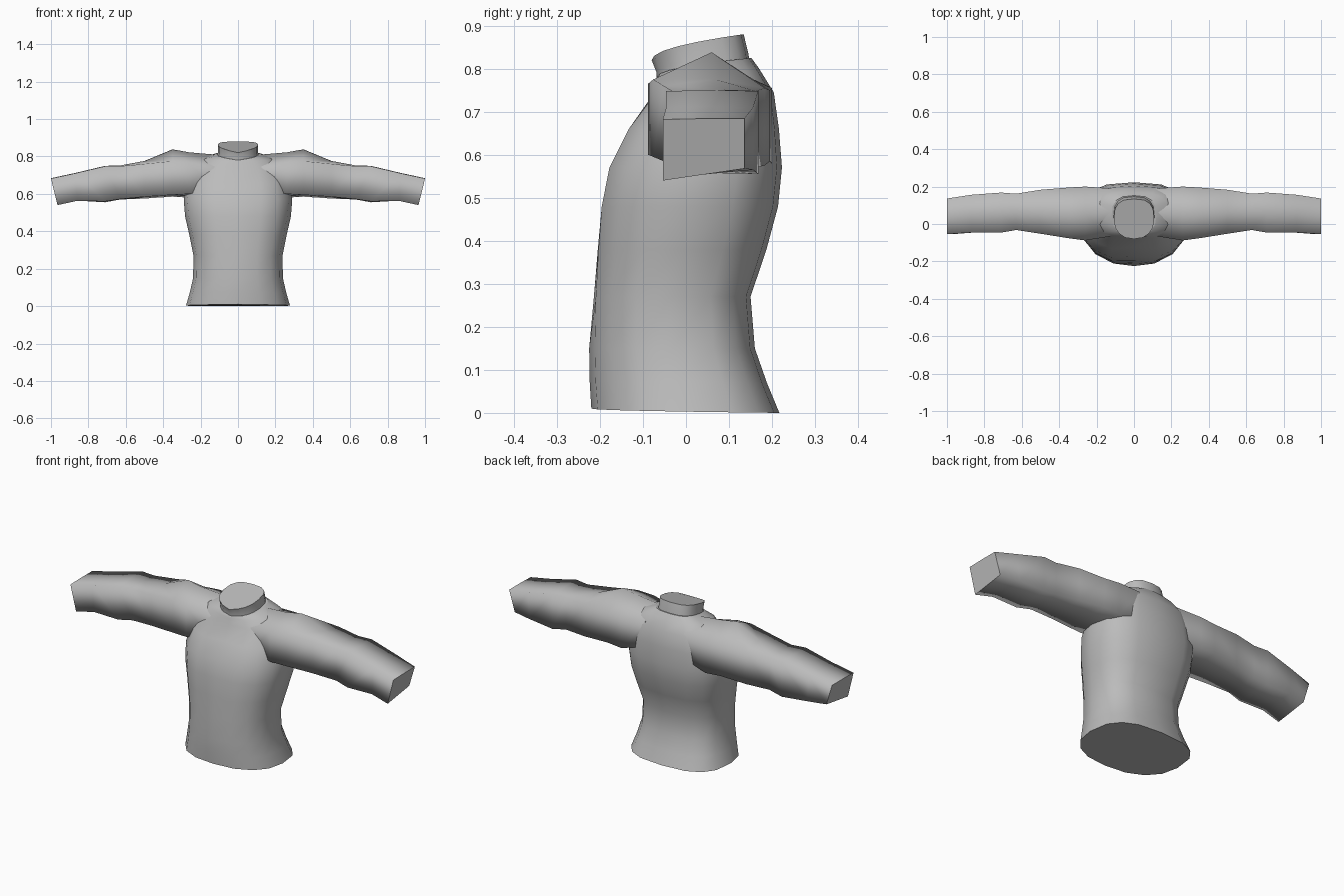
import bpy, bmesh, math

cloth = bpy.data.materials.new("grey cloth")
cloth.diffuse_color = (0.5, 0.5, 0.5, 1)


def loft(name, rings):
    """Skin closed rings of equal point count; sides smooth, both ends flat."""
    bm = bmesh.new()
    loops = [[bm.verts.new(p) for p in ring] for ring in rings]
    n = len(loops[0])
    for a, b in zip(loops, loops[1:]):
        for i in range(n):
            j = (i + 1) % n
            bm.faces.new((a[i], a[j], b[j], b[i])).smooth = True
    for end in (loops[0], loops[-1]):
        bm.faces.new(end).smooth = False
    bmesh.ops.recalc_face_normals(bm, faces=bm.faces[:])
    mesh = bpy.data.meshes.new(name)
    bm.to_mesh(mesh)
    bm.free()
    mesh.materials.append(cloth)
    obj = bpy.data.objects.new(name, mesh)
    bpy.context.collection.objects.link(obj)
    return obj


def power(v, p):
    return math.copysign(abs(v) ** p, v)


def body_ring(z_front, z_back, half, y_front, y_back, groove=0.0, n=16):
    """Rounded ring: fuller across the back, tapered in front, optional centre groove."""
    mid, depth = (y_front + y_back) / 2, (y_back - y_front) / 2
    ring = []
    for i in range(n):
        c, s = math.cos(2 * math.pi * i / n), math.sin(2 * math.pi * i / n)
        p = 0.72 if s > 0 else 0.88
        x = half * power(c, p) if abs(c) > 1e-6 else 0.0
        y = mid + (depth * power(s, p) if abs(s) > 1e-6 else 0.0)
        t = (y - y_front) / (y_back - y_front)
        z = z_front + (z_back - z_front) * math.sqrt(max(t, 0.0))
        if s < -0.99:
            y += groove
        ring.append((x, y, z))
    return ring


# Torso: hem, waist, chest, shoulder slope
torso = [
    (0.010, 0.000, 0.278, -0.220, 0.217, 0.000),
    (0.075, 0.070, 0.258, -0.224, 0.188, 0.000),
    (0.150, 0.150, 0.240, -0.225, 0.160, 0.000),
    (0.270, 0.270, 0.238, -0.222, 0.150, 0.008),
    (0.380, 0.380, 0.260, -0.217, 0.187, 0.012),
    (0.480, 0.480, 0.283, -0.210, 0.214, 0.015),
    (0.570, 0.570, 0.290, -0.192, 0.223, 0.018),
    (0.660, 0.660, 0.275, -0.145, 0.216, 0.020),
    (0.735, 0.745, 0.245, -0.085, 0.204, 0.005),
    (0.770, 0.800, 0.190, -0.075, 0.170, 0.000),
    (0.780, 0.825, 0.120, -0.068, 0.152, 0.000),
]
loft("torso", [body_ring(*r) for r in torso])

# Collar: short ring rising toward the nape
collar = [
    (0.760, 0.800, 0.112, -0.068, 0.150),
    (0.790, 0.835, 0.108, -0.068, 0.145),
    (0.820, 0.880, 0.108, -0.080, 0.134),
]
loft("collar", [body_ring(*r) for r in collar])


def sleeve_ring(x, lean, peak, top_front, top_back, low_front, low_back, y_front, y_back):
    """Boxy six-point section; lean pulls the lower edge inward."""
    mid = (y_front + y_back) / 2
    return [
        (x, y_front, top_front), (x, mid, peak), (x, y_back, top_back),
        (x - lean, y_back, low_back), (x - lean, mid, (low_front + low_back) / 2),
        (x - lean, y_front, low_front),
    ]


# Sleeves: shoulder, upper arm, elbow, forearm, cuff
sleeve = [
    (0.12, 0.00, 0.810, 0.745, 0.760, 0.620, 0.620, -0.065, 0.190),
    (0.26, 0.00, 0.822, 0.765, 0.755, 0.600, 0.580, -0.088, 0.200),
    (0.35, 0.00, 0.838, 0.775, 0.750, 0.595, 0.585, -0.076, 0.195),
    (0.50, 0.00, 0.776, 0.760, 0.755, 0.585, 0.575, -0.052, 0.183),
    (0.63, 0.00, 0.752, 0.748, 0.748, 0.572, 0.570, -0.032, 0.162),
    (0.71, 0.00, 0.750, 0.748, 0.748, 0.560, 0.555, -0.046, 0.168),
    (0.87, 0.01, 0.712, 0.710, 0.710, 0.563, 0.565, -0.046, 0.156),
    (1.00, 0.035, 0.684, 0.682, 0.684, 0.540, 0.568, -0.054, 0.136),
]
sleeves = loft("sleeves", [sleeve_ring(*r) for r in sleeve])
sleeves.modifiers.new("both sides", 'MIRROR').use_axis[0] = True
